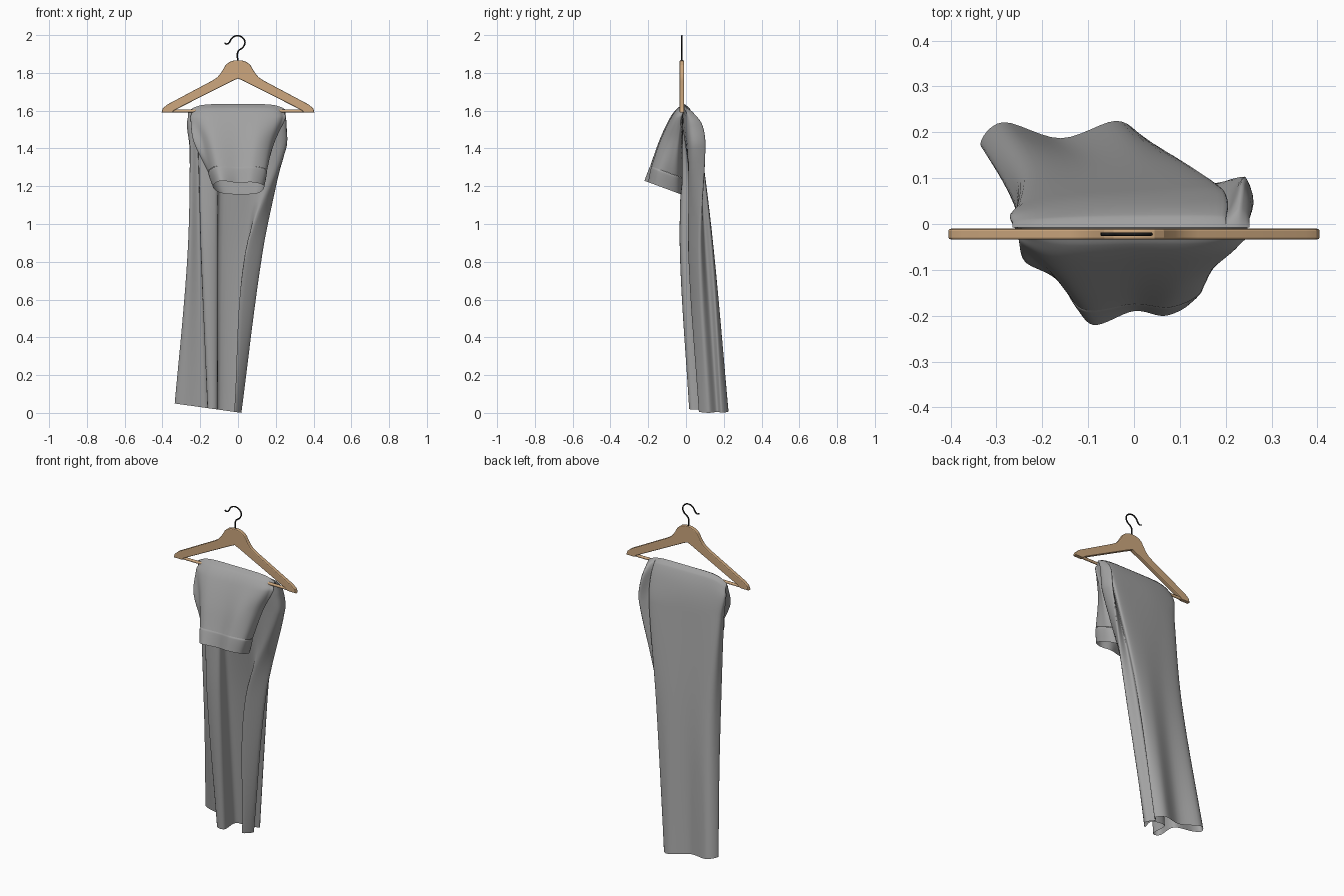
import bpy, bmesh, math
from mathutils import Vector

if "Cube" in bpy.data.objects:
    bpy.data.objects.remove(bpy.data.objects["Cube"])

def material(name, rgb):
    m = bpy.data.materials.new(name)
    m.diffuse_color = (*rgb, 1)
    m.use_nodes = True
    m.node_tree.nodes["Principled BSDF"].inputs["Base Color"].default_value = m.diffuse_color
    return m

GREY = material("grey cloth", (0.36, 0.36, 0.36))
WOOD = material("light wood", (0.61, 0.39, 0.21))
BLACK = material("black wire", (0.012, 0.012, 0.012))

def finish(bm, name, mat, angle=40):
    bmesh.ops.recalc_face_normals(bm, faces=bm.faces)
    me = bpy.data.meshes.new(name)
    bm.to_mesh(me)
    bm.free()
    ob = bpy.data.objects.new(name, me)
    bpy.context.collection.objects.link(ob)
    me.materials.append(mat)
    bpy.ops.object.select_all(action='DESELECT')
    ob.select_set(True)
    bpy.context.view_layer.objects.active = ob
    bpy.ops.object.shade_smooth_by_angle(angle=math.radians(angle))
    return ob

def smooth_ring(pts, per=6):
    """Closed Catmull-Rom curve through 3D points."""
    n, out = len(pts), []
    for i in range(n):
        a, b, c, d = (pts[(i + k) % n] for k in (-1, 0, 1, 2))
        for s in range(per):
            t = s / per
            out.append(0.5 * (2 * b + (c - a) * t + (2 * a - 5 * b + 4 * c - d) * t * t
                              + (3 * b - a - 3 * c + d) * t ** 3))
    return out

def loft(name, levels, rings, steps=8):
    """Cloth tube through rings, Hermite-blended down the levels."""
    n = len(rings)
    tang = []
    for i in range(n):
        a, b = max(i - 1, 0), min(i + 1, n - 1)
        tang.append([(q - p) / (levels[b] - levels[a]) for p, q in zip(rings[a], rings[b])])
    rows = []
    for i in range(n - 1):
        h = levels[i + 1] - levels[i]
        for s in range(steps + (i == n - 2)):
            t = s / steps
            rows.append([p * (2 * t**3 - 3 * t * t + 1) + m * h * (t**3 - 2 * t * t + t)
                         + q * (3 * t * t - 2 * t**3) + k * h * (t**3 - t * t)
                         for p, q, m, k in zip(rings[i], rings[i + 1], tang[i], tang[i + 1])])
    bm = bmesh.new()
    vs = [[bm.verts.new(p) for p in row] for row in rows]
    m = len(vs[0])
    for r0, r1 in zip(vs, vs[1:]):
        for j in range(m):
            bm.faces.new((r0[j], r0[(j + 1) % m], r1[(j + 1) % m], r1[j]))
    return finish(bm, name, GREY, 80)

def ridge(ring, z, f):
    """Ring flattened towards the fold line over the bar, with drooping ends."""
    return [Vector((p.x * 0.98, -0.008 + (p.y + 0.008) * f,
                    z - 0.025 * (abs(p.x) / 0.25) ** 6)) for p in ring]

# Hanging legs: one folded cross-section at four heights
leg_sections = [
    (1.52, [(-.265, 0), (-.255, .03), (-.1, .05), (.08, .055), (.195, .052), (.205, .035), (.237, .088),
            (.245, .01), (.06, -.015), (-.08, -.015), (-.12, -.02), (-.2, -.02), (-.23, -.015), (-.25, -.015)]),
    (1.40, [(-.255, .01), (-.24, .05), (-.1, .07), (.08, .08), (.185, .08), (.195, .062), (.24, .103),
            (.24, .02), (.06, 0), (-.08, 0), (-.12, -.02), (-.2, -.02), (-.215, 0), (-.245, -.005)]),
    (0.85, [(-.265, .07), (-.23, .12), (-.1, .13), (.02, .148), (.1, .14), (.09, .105), (.13, .07),
            (.04, .012), (.05, .07), (-.1, .065), (-.11, -.02), (-.19, -.025), (-.2, .05), (-.255, .04)]),
    (0.00, [(-.335, .175), (-.285, .222), (-.16, .187), (-.04, .225), (.012, .19), (-.015, .165), (.018, .12),
            (-.02, .068), (-.008, .14), (-.105, .135), (-.11, .03), (-.16, .03), (-.165, .14), (-.29, .15)]),
]
rings = []
for z, pts in leg_sections:
    hem = 0.14 if z == 0 else 0
    rings.append(smooth_ring([Vector((x, y, z + max(0, (0.02 - x) * hem))) for x, y in pts]))
rings = [ridge(rings[0], 1.635, 0.0), ridge(rings[0], 1.61, 0.45)] + rings
loft("trouser_legs", [1.635, 1.61, 1.52, 1.40, 0.85, 0.0], rings)

# Front flap: the seat and waist hanging over the bar (height, tilt, outline)
flap_sections = [
    (1.56, 0.0, [(-.23, -.055), (-.15, -.085), (0, -.08), (.12, -.08), (.2, -.065),
                 (.235, -.04), (.235, -.02), (.02, -.012), (-.2, -.012), (-.25, -.03)]),
    (1.45, 0.1, [(-.19, -.1), (-.13, -.14), (0, -.13), (.1, -.135), (.165, -.105),
                 (.19, -.06), (.175, -.03), (.02, -.018), (-.16, -.025), (-.235, -.08)]),
    (1.315, 0.37, [(-.15, -.14), (-.105, -.188), (0, -.175), (.08, -.182), (.145, -.15),
                   (.15, -.095), (.12, -.04), (.02, -.018), (-.1, -.03), (-.155, -.09)]),
    (1.225, 0.37, [(-.13, -.16), (-.09, -.22), (0, -.19), (.07, -.2), (.13, -.165),
                   (.135, -.1), (.1, -.04), (.02, -.025), (-.08, -.04), (-.125, -.1)]),
]
rings = [smooth_ring([Vector((x, y, z - tilt * (y + 0.21))) for x, y in pts], 8)
         for z, tilt, pts in flap_sections]
flap = [ridge(rings[0], 1.635, 0.0), ridge(rings[0], 1.612, 0.5)] + rings[:3]
loft("trouser_seat", [1.635, 1.612, 1.56, 1.45, 1.315], flap)

# Waistband: pinched at the seam, full below it
def scaled(ring, f):
    c = sum(ring, Vector()) / len(ring)
    return [Vector((c.x + (p.x - c.x) * f, c.y + (p.y - c.y) * f, p.z)) for p in ring]

mid = [p.lerp(q, 0.12) for p, q in zip(rings[2], rings[3])]
loft("waistband", [1.315, 1.304, 1.225], [scaled(rings[2], 0.97), scaled(mid, 1.01), rings[3]])

# Wooden hanger frame: half outline, mirrored and extruded
outer = [(0, 1.867), (.02, 1.866), (.045, 1.858), (.065, 1.842), (.09, 1.80), (.11, 1.776), (.14, 1.757),
         (.375, 1.632), (.398, 1.612), (.405, 1.59)]
inner = [(.35, 1.59), (.335, 1.603), (.03, 1.757), (0, 1.77)]
right = outer + inner
outline = right + [(-x, z) for x, z in reversed(right) if x > 0]
bm = bmesh.new()
face = bm.faces.new([bm.verts.new((x, -0.034, z)) for x, z in outline])
ext = bmesh.ops.extrude_face_region(bm, geom=[face])
bmesh.ops.translate(bm, vec=(0, 0.024, 0),
                    verts=[v for v in ext["geom"] if isinstance(v, bmesh.types.BMVert)])
rim = [e for e in bm.edges if abs(e.verts[0].co.y - e.verts[1].co.y) < 1e-5]
bmesh.ops.bevel(bm, geom=rim, offset=0.005, segments=2, affect='EDGES', profile=0.5)
finish(bm, "hanger_frame", WOOD, 18)

# Trouser bar
bpy.ops.mesh.primitive_cylinder_add(vertices=16, radius=0.008, depth=0.78,
                                    location=(0, -0.022, 1.598), rotation=(0, math.pi / 2, 0))
bar = bpy.context.object
bar.name = "hanger_bar"
bar.data.materials.append(WOOD)
bpy.ops.object.shade_smooth_by_angle()

# Wire hook
path = [(0, 1.855), (0, 1.912), (.028, 1.938), (.037, 1.962), (.022, 1.988), (-.008, 1.996),
        (-.032, 1.984), (-.046, 1.962), (-.058, 1.953), (-.072, 1.957)]
cu = bpy.data.curves.new("hanger_hook", 'CURVE')
cu.dimensions = '3D'
cu.bevel_depth = 0.004
cu.bevel_resolution = 2
cu.use_fill_caps = True
sp = cu.splines.new('BEZIER')
sp.bezier_points.add(len(path) - 1)
for b, (x, z) in zip(sp.bezier_points, path):
    b.co = (x, -0.022, z)
    b.handle_left_type = b.handle_right_type = 'AUTO'
cu.materials.append(BLACK)
hook = bpy.data.objects.new("hanger_hook", cu)
bpy.context.collection.objects.link(hook)
bpy.ops.object.select_all(action='DESELECT')
hook.select_set(True)
bpy.context.view_layer.objects.active = hook
bpy.ops.object.convert(target='MESH')
bpy.ops.object.shade_smooth_by_angle(angle=math.radians(50))
